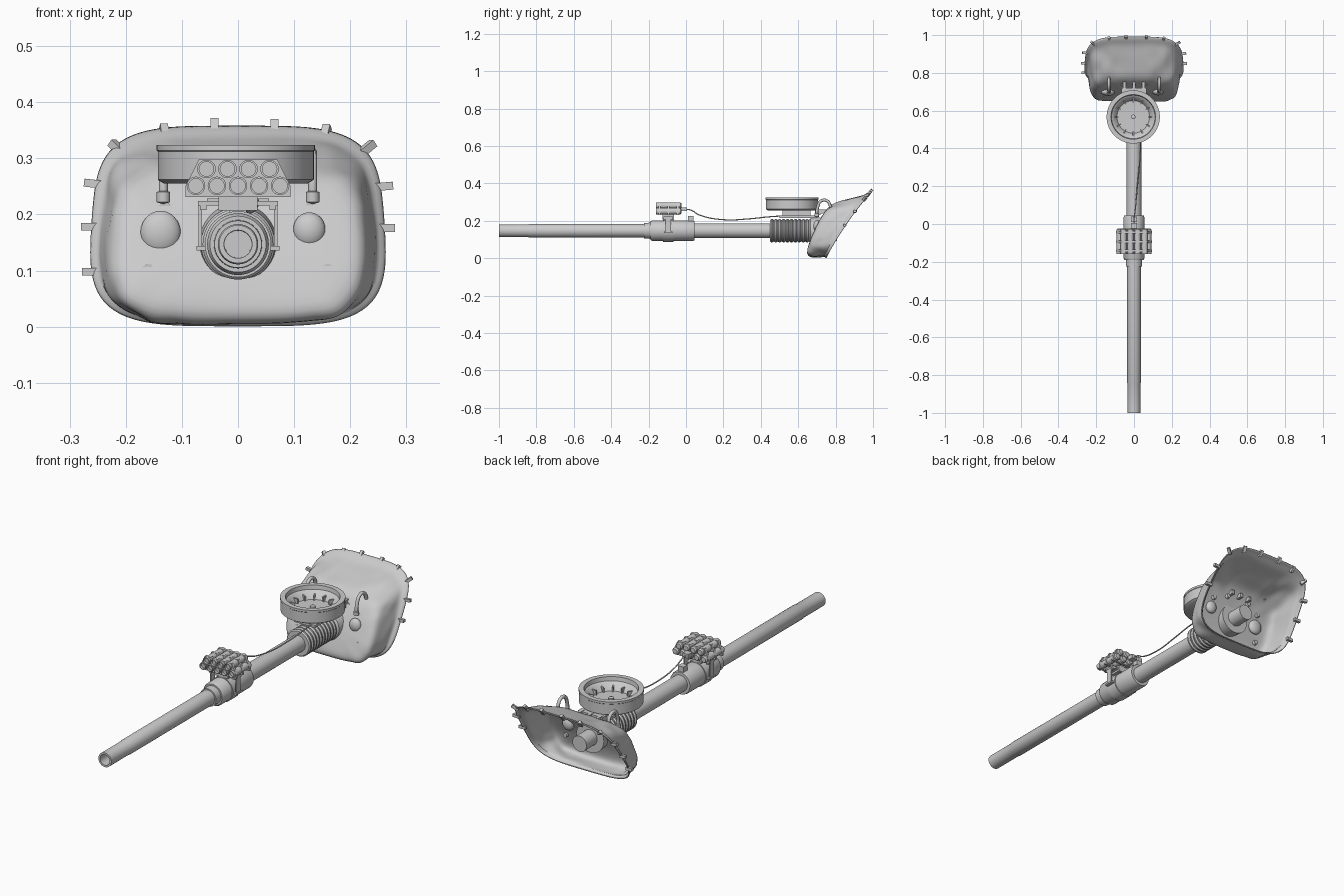
import bpy, bmesh, math
from mathutils import Matrix, Vector, noise

if "Cube" in bpy.data.objects:
    bpy.data.objects.remove(bpy.data.objects["Cube"])

AX = 0.147                                    # height of the barrel axis
grey = bpy.data.materials.new("plain_grey")
grey.diffuse_color = (0.6, 0.6, 0.6, 1)
grey.use_nodes = True
grey.node_tree.nodes["Principled BSDF"].inputs["Base Color"].default_value = grey.diffuse_color
ALONG_Y = Matrix.Rotation(-math.pi / 2, 4, 'X')


def finish(name, bm, smooth=True, angle=35):
    bmesh.ops.recalc_face_normals(bm, faces=bm.faces)
    me = bpy.data.meshes.new(name)
    bm.to_mesh(me)
    bm.free()
    ob = bpy.data.objects.new(name, me)
    bpy.context.collection.objects.link(ob)
    me.materials.append(grey)
    if smooth:
        bpy.ops.object.select_all(action='DESELECT')
        ob.select_set(True)
        bpy.context.view_layer.objects.active = ob
        bpy.ops.object.shade_smooth_by_angle(angle=math.radians(angle))
    return ob


def lathe(name, profile, matrix, segs=40):
    """Turn (radius, height) points around local z, then place them."""
    bm = bmesh.new()
    vs = [bm.verts.new((r, 0, h)) for r, h in profile]
    es = [bm.edges.new(p) for p in zip(vs, vs[1:])]
    bmesh.ops.spin(bm, geom=vs + es, cent=(0, 0, 0), axis=(0, 0, 1),
                   angle=2 * math.pi, steps=segs)
    bmesh.ops.remove_doubles(bm, verts=bm.verts, dist=1e-5)
    bm.transform(matrix)
    return finish(name, bm)


def box(name, size, loc, rot=Matrix()):
    bm = bmesh.new()
    bmesh.ops.create_cube(bm, size=1, matrix=Matrix.Translation(loc) @ rot @ Matrix.Diagonal((*size, 1)))
    return finish(name, bm, False)


def pipe(name, pts, radius):
    cu = bpy.data.curves.new(name, 'CURVE')
    cu.dimensions = '3D'
    cu.bevel_depth, cu.bevel_resolution, cu.use_fill_caps = radius, 2, True
    sp = cu.splines.new('BEZIER')
    sp.bezier_points.add(len(pts) - 1)
    for bp, p in zip(sp.bezier_points, pts):
        bp.co = p
        bp.handle_left_type = bp.handle_right_type = 'AUTO'
    sp.resolution_u = 6
    ob = bpy.data.objects.new(name, cu)
    bpy.context.collection.objects.link(ob)
    cu.materials.append(grey)


axis = Matrix.Translation((0, 0, AX)) @ ALONG_Y

# Gun tube with bore, closed tail
lathe("barrel", [(0, -0.8), (0.024, -0.8), (0.025, -1), (0.034, -1), (0.034, -0.845),
                 (0.036, -0.84), (0.036, -0.2), (0.039, 0.03), (0.039, 0.5),
                 (0.037, 0.6), (0.037, 0.8), (0, 0.8)], axis)
# Thick sleeve with stepped front collar
lathe("fume_sleeve", [(0.034, -0.225), (0.042, -0.225), (0.043, -0.19), (0.05, -0.19),
                      (0.055, -0.18), (0.055, 0.035), (0.052, 0.045), (0.036, 0.045)], axis)
# Pleated sleeve in front of the cover
pleats = [(0.036, 0.45)]
for i in range(10):
    y = 0.45 + i * 0.021
    pleats += [(0.058, y), (0.063, y + 0.006), (0.063, y + 0.012), (0.058, y + 0.018)]
pleats += [(0.066, 0.665), (0.072, 0.72), (0.036, 0.72)]
lathe("bellows", pleats, axis)


# Fabric cover: rounded rings lofted from rear rim to front face
def y_rim(z):
    return 0.75 + 0.5 * z + 0.5 * z * z


def y_front(z):
    return 0.64 + 0.2 * z + 0.9 * z * z


def ring_point(t, a, lo, hi, power=0.5):
    c, s = math.cos(t), math.sin(t)
    x = a * math.copysign(abs(c) ** power, c)
    z = (lo + hi) / 2 + (hi - lo) / 2 * math.copysign(abs(s) ** power, s)
    # narrower towards the top corners
    return x * (1 - 0.06 * max(0, (z - 0.15) / 0.2)), z


# half width, low z, high z, blend from rim to front, wrinkle size
rings = [(0.262, 0.003, 0.356, 0, 0), (0.26, 0.004, 0.352, 0.07, 0),
         (0.245, 0.012, 0.336, 0.12, 0.002), (0.243, 0.009, 0.326, 0.28, 0.012),
         (0.238, 0.008, 0.315, 0.45, 0.016), (0.232, 0.007, 0.303, 0.68, 0.016),
         (0.226, 0.010, 0.292, 0.86, 0.01), (0.212, 0.024, 0.278, 0.98, 0.008),
         (0.18, 0.05, 0.25, 1.0, 0.007), (0.13, 0.08, 0.22, 1.0, 0.006),
         (0.07, 0.11, 0.19, 1.0, 0.0)]
N = 72
bm = bmesh.new()
loops = []
for a, lo, hi, s, w in rings:
    row = []
    for i in range(N):
        x, z = ring_point(2 * math.pi * i / N, a, lo, hi)
        p = Vector((x, y_rim(z) * (1 - s) + y_front(z) * s, z))
        n = noise.noise(p * 17) * w
        out = Vector((x / 0.26, -0.6 * s, (z - 0.17) / 0.18))
        p += out * n
        p.z = max(p.z, 0.003)
        row.append(bm.verts.new(p))
    loops.append(row)
for r0, r1 in zip(loops, loops[1:]):
    for i in range(N):
        j = (i + 1) % N
        bm.faces.new((r0[i], r0[j], r1[j], r1[i]))
bm.faces.new(loops[-1])
cover = finish("fabric_cover", bm, angle=80)
sub = cover.modifiers.new("soften", 'SUBSURF')
sub.levels = sub.render_levels = 1
sol = cover.modifiers.new("cloth", 'SOLIDIFY')
sol.thickness, sol.offset = 0.005, 0

# Fastening clips around the rim, aimed outwards
clips = [(-0.262, 0.098), (-0.264, 0.178), (-0.258, 0.255), (-0.215, 0.318), (-0.131, 0.345),
         (-0.042, 0.355), (0.065, 0.353), (0.156, 0.344), (0.23, 0.318), (0.26, 0.25), (0.264, 0.176)]
for x, z in clips:
    d = Vector((math.copysign(abs(x / 0.262) ** 3, x), 0, max(0, (z - 0.17) / 0.18) ** 3))
    d.y = d.z * 0.75
    box("rim_clip", (0.014, 0.014, 0.032), (x, y_rim(z) - 0.004, z), d.to_track_quat('Z', 'Y').to_matrix().to_4x4())

# Bulges on the front face
for x, z, r in ((-0.138, 0.167, 0.036), (0.127, 0.172, 0.029)):
    bm = bmesh.new()
    bmesh.ops.create_uvsphere(bm, u_segments=24, v_segments=12, radius=1,
                              matrix=Matrix.Translation((x, y_front(z), z)) @ Matrix.Diagonal((r, 0.02, r * 1.1, 1)))
    finish("cover_bulge", bm, angle=60)

# Studs inside, lifting loops outside
for side in (-1, 1):
    for x, z in ((0.06, 0.235), (0.13, 0.21), (0.16, 0.1)):
        lathe("inner_stud", [(0, 0.014), (0.01, 0.014), (0.012, 0), (0, 0)],
              Matrix.Translation((side * x, y_front(z), z)) @ ALONG_Y, 12)
    h = side * 0.133
    pipe("lifting_loop", [(h, 0.70, 0.225), (h, 0.703, 0.27), (h, 0.725, 0.308),
                          (h, 0.757, 0.305), (h, 0.775, 0.27)], 0.008)
    lathe("loop_foot", [(0, -0.012), (0.012, -0.008), (0.012, 0.01), (0, 0.014)],
          Matrix.Translation((h, 0.7, 0.23)), 16)

# Round lamp: drum with open bowl, fins and centre bulb
lamp = Matrix.Translation((-0.004, 0.567, 0))
lathe("lamp_drum", [(0, 0.255), (0.128, 0.255), (0.139, 0.262), (0.139, 0.312), (0.141, 0.314),
                    (0.141, 0.324), (0.118, 0.324), (0.115, 0.305), (0.105, 0.3),
                    (0.086, 0.27), (0, 0.268)], lamp, 56)
lathe("lamp_bulb", [(0, 0.266), (0.012, 0.266), (0.012, 0.28), (0, 0.284)], lamp, 16)
for i in range(12):
    rot = Matrix.Rotation(i * math.pi / 6, 4, 'Z')
    box("lamp_fin", (0.03, 0.006, 0.022), lamp @ rot @ Vector((0.092, 0, 0.281)), rot)

# Lamp mount
box("lamp_plate", (0.11, 0.2, 0.012), (0, 0.6, 0.222))
box("lamp_block", (0.07, 0.15, 0.04), (0, 0.59, 0.24))
box("lamp_hinge", (0.13, 0.03, 0.026), (0, 0.705, 0.245))
for x in (-0.05, 0, 0.05):
    box("hinge_arm", (0.014, 0.07, 0.02), (x, 0.735, 0.25))

# Charge tubes: five below, four above
for count, z in ((5, 0.251), (4, 0.281)):
    for i in range(count):
        lathe("charge_tube", [(0, -0.135), (0.013, -0.135), (0.013, -0.16), (0.0165, -0.16),
                              (0.0165, -0.03), (0.012, -0.024), (0, -0.024)],
              Matrix.Translation(((i - (count - 1) / 2) * 0.0375, 0, z)) @ ALONG_Y, 20)
# Tapered rack plates around the tubes
outline = [(-0.094, 0.231), (0.094, 0.231), (0.094, 0.25), (0.07, 0.298), (-0.07, 0.298), (-0.094, 0.25)]
for y0, y1 in ((-0.148, -0.136), (-0.1, -0.088), (-0.05, -0.038)):
    bm = bmesh.new()
    f = bm.faces.new([bm.verts.new((x, y0, z)) for x, z in outline])
    ext = bmesh.ops.extrude_face_region(bm, geom=[f])["geom"]
    bmesh.ops.translate(bm, vec=(0, y1 - y0, 0), verts=[v for v in ext if isinstance(v, bmesh.types.BMVert)])
    finish("tube_rack", bm, False)

# Rack bracket and strap on the sleeve
lathe("sleeve_strap", [(0.054, -0.122), (0.059, -0.122), (0.059, -0.068), (0.054, -0.068)], axis)
box("bracket_bar", (0.142, 0.05, 0.008), (0, -0.095, 0.22))
box("bracket_neck", (0.07, 0.06, 0.03), (0, -0.095, 0.222))
for side in (-1, 1):
    box("bracket_leg", (0.006, 0.03, 0.085), (side * 0.067, -0.095, 0.18))
    box("bracket_foot", (0.02, 0.045, 0.008), (side * 0.064, -0.095, 0.14))
    box("bracket_pin", (0.012, 0.05, 0.012), (side * 0.062, -0.095, 0.214))

# Wiring from the rack to the lamp
box("cable_plug", (0.03, 0.03, 0.02), (0, -0.01, 0.262))
box("cable_clamp", (0.03, 0.03, 0.03), (0, 0.025, 0.21))
pipe("cable", [(0, -0.01, 0.262), (0, 0.025, 0.258), (0.006, 0.07, 0.232), (0.018, 0.2, 0.206),
               (0.03, 0.33, 0.21), (0.035, 0.45, 0.222), (0.03, 0.6, 0.23)], 0.003)
